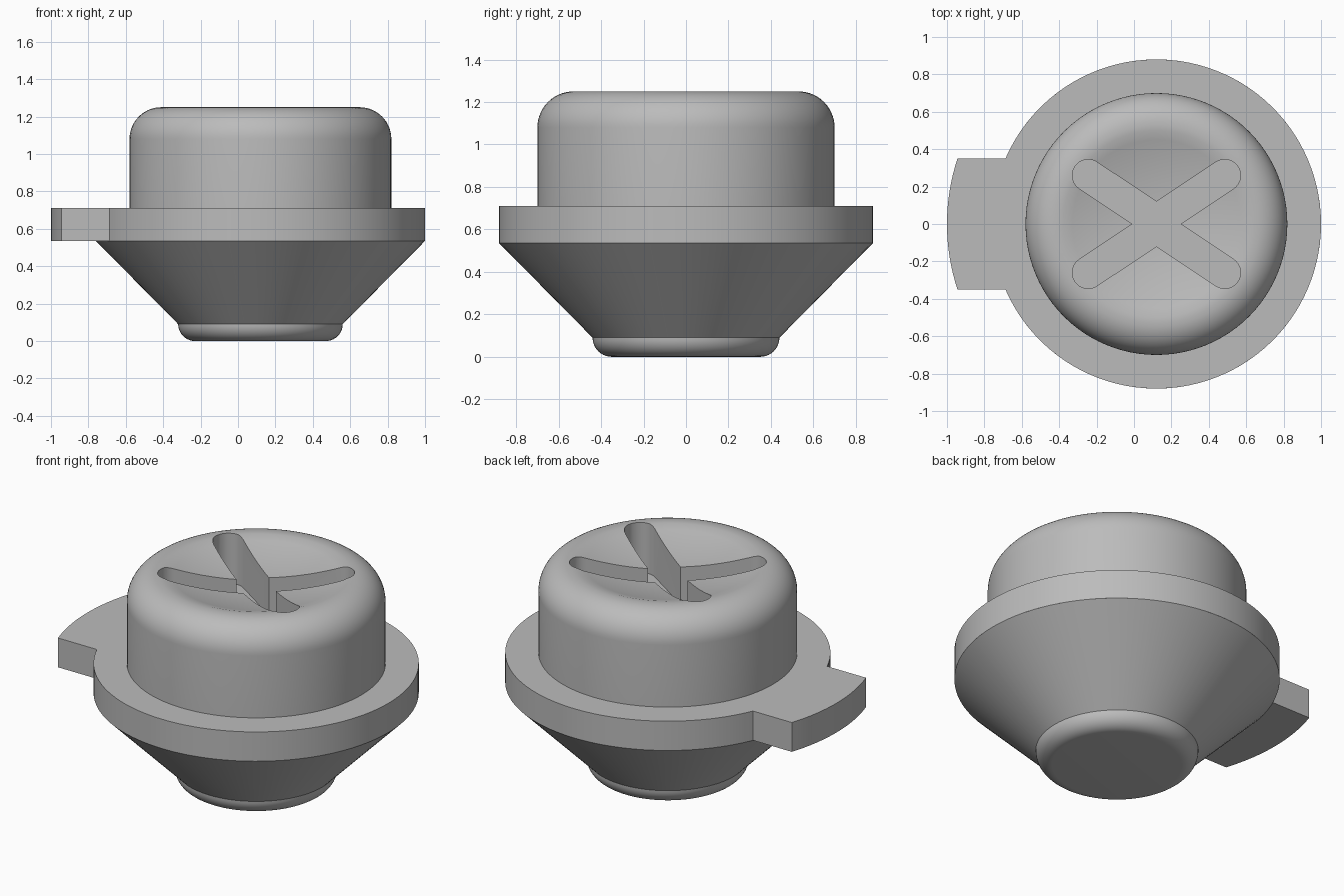
import bpy, bmesh
from math import sin, cos, radians, asin, pi

cube = bpy.data.objects.get("Cube")
if cube:
    bpy.data.objects.remove(cube, do_unlink=True)

AXIS_X = 0.12          # the round body sits off centre because of the tab
FLANGE_LOW, FLANGE_TOP = 0.535, 0.71
FLANGE_R = 0.88

grey = bpy.data.materials.new("plain_grey")
grey.use_nodes = True
colour = (0.5, 0.5, 0.5, 1)
grey.diffuse_color = colour
grey.node_tree.nodes["Principled BSDF"].inputs["Base Color"].default_value = colour


def finish(name, bm):
    bmesh.ops.recalc_face_normals(bm, faces=bm.faces)
    mesh = bpy.data.meshes.new(name)
    bm.to_mesh(mesh)
    bm.free()
    mesh.materials.append(grey)
    obj = bpy.data.objects.new(name, mesh)
    obj.location.x = AXIS_X
    bpy.context.collection.objects.link(obj)
    return obj


def lathe(name, profile, steps=96):
    bm = bmesh.new()
    verts = [bm.verts.new((r, 0, z)) for r, z in profile]
    edges = [bm.edges.new(pair) for pair in zip(verts, verts[1:])]
    bmesh.ops.spin(bm, geom=verts + edges, cent=(0, 0, 0), axis=(0, 0, 1),
                   angle=2 * pi, steps=steps)
    bmesh.ops.remove_doubles(bm, verts=bm.verts, dist=0.0001)
    return finish(name, bm)


def prism(name, outline, low, high):
    bm = bmesh.new()
    face = bm.faces.new([bm.verts.new((x, y, low)) for x, y in outline])
    top = bmesh.ops.extrude_face_region(bm, geom=[face])["geom"]
    for v in top:
        if isinstance(v, bmesh.types.BMVert):
            v.co.z = high
    return finish(name, bm)


def arc(cx, cy, radius, start, end, steps):
    angles = [start + (end - start) * i / steps for i in range(steps + 1)]
    return [(cx + radius * cos(a), cy + radius * sin(a)) for a in angles]


def smooth(obj):
    bpy.ops.object.select_all(action="DESELECT")
    obj.select_set(True)
    bpy.context.view_layer.objects.active = obj
    bpy.ops.object.shade_smooth_by_angle(angle=radians(30))


# Flange with its side tab, one outline
TAB_HALF, TAB_R = 0.35, 1.12
inner = asin(TAB_HALF / FLANGE_R)
outer = asin(TAB_HALF / TAB_R)
outline = arc(0, 0, FLANGE_R, inner - pi, pi - inner, 96)
outline += arc(0, 0, TAB_R, pi - outer, pi + outer, 16)
flange = prism("flange_with_tab", outline, FLANGE_LOW, FLANGE_TOP)

# Tapered underside and rounded foot
FOOT_R, FOOT_H = 0.44, 0.09
foot = arc(FOOT_R - FOOT_H, FOOT_H, FOOT_H, -pi / 2, 0, 10)
base = lathe("tapered_base", [(0, 0)] + foot
             + [(FLANGE_R, FLANGE_LOW), (0, FLANGE_LOW)])

# Round head with a filleted rim and dished top
HEAD_R, HEAD_TOP, FILLET, DISH_R, DISH_LOW = 0.70, 1.25, 0.17, 0.50, 1.17
rim = arc(HEAD_R - FILLET, HEAD_TOP - FILLET, FILLET, 0, pi / 2, 14)
dish = [(DISH_R * (1 - i / 10),
         DISH_LOW + (HEAD_TOP - DISH_LOW) * (1 - i / 10) ** 2) for i in range(11)]
head = lathe("head", [(0, 0.65), (HEAD_R, 0.65)] + rim + dish)

# Cross-shaped slot sunk into the head
tilt = radians(33)
quarter = [(0.13, 0)] + arc(0.365, 0.26, 0.085, tilt - pi / 2, tilt + pi / 2, 16)
upper = quarter + [(0, 0.12)] + [(-x, y) for x, y in reversed(quarter)]
cross = upper + [(x, -y) for x, y in reversed(upper[1:-1])]
cutter = prism("slot_cutter", cross, 0.95, 1.5)
cutter.hide_render = True

cut = head.modifiers.new("slot", "BOOLEAN")
cut.operation = "DIFFERENCE"
cut.solver = "EXACT"
cut.object = cutter
bpy.context.view_layer.objects.active = head
bpy.ops.object.modifier_apply(modifier=cut.name)
bpy.data.objects.remove(cutter, do_unlink=True)

for part in (flange, base, head):
    smooth(part)
